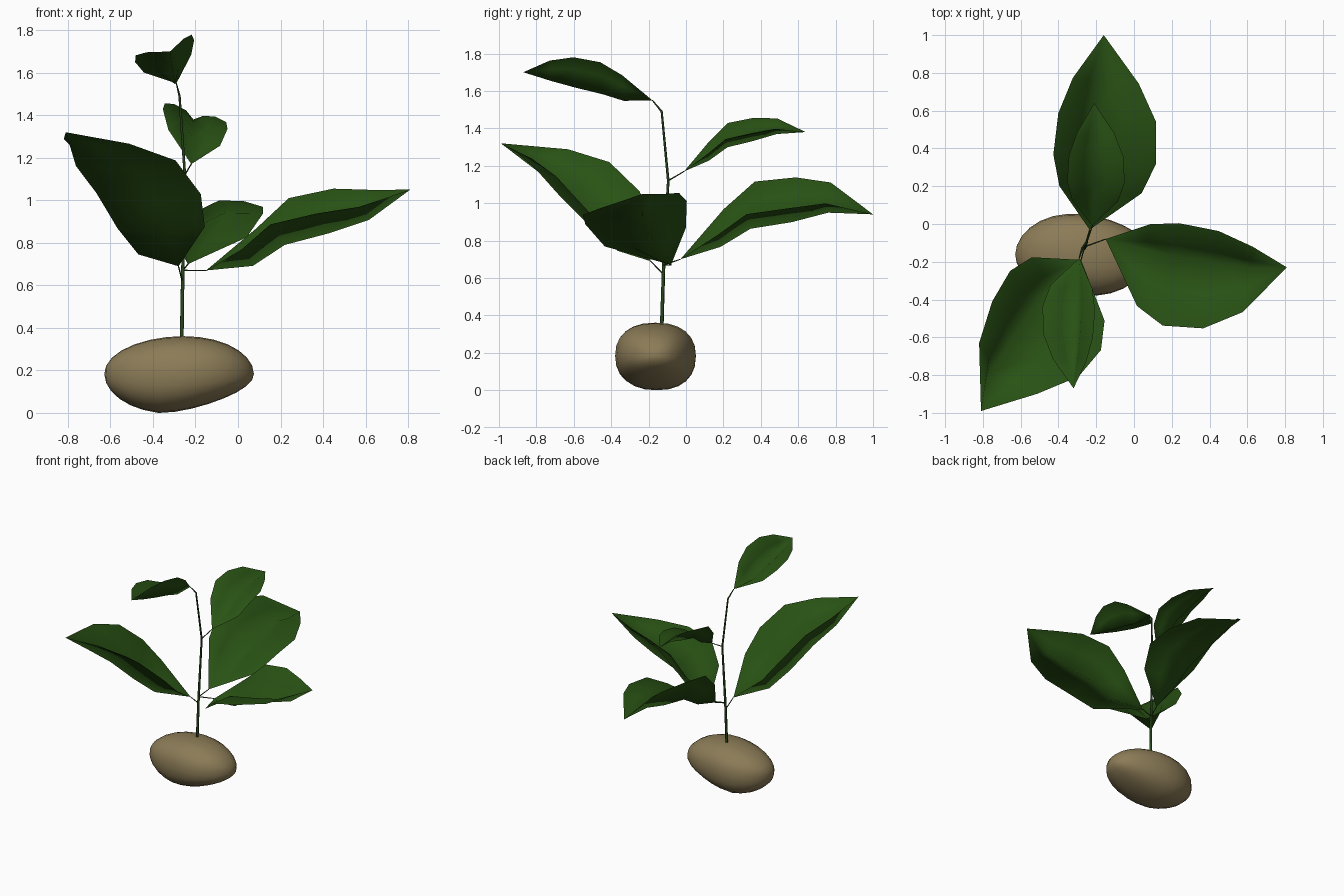
import bpy, bmesh, math
from mathutils import Vector

if "Cube" in bpy.data.objects:
    bpy.data.objects.remove(bpy.data.objects["Cube"])


def material(name, col):
    m = bpy.data.materials.new(name)
    m.diffuse_color = (*col, 1)
    m.use_nodes = True
    m.node_tree.nodes["Principled BSDF"].inputs["Base Color"].default_value = m.diffuse_color
    return m


GREEN = material("leaf_green", (0.022, 0.085, 0.007))
STEM = material("stem_green", (0.02, 0.06, 0.012))
TAN = material("stone_tan", (0.26, 0.20, 0.095))


def mesh_object(name, verts, faces, mat):
    me = bpy.data.meshes.new(name)
    me.from_pydata(verts, [], faces)
    bm = bmesh.new()
    bm.from_mesh(me)
    bmesh.ops.remove_doubles(bm, verts=bm.verts, dist=1e-4)   # merge collapsed ends
    bmesh.ops.recalc_face_normals(bm, faces=bm.faces)
    for f in bm.faces:
        f.smooth = True
    bm.to_mesh(me)
    bm.free()
    me.materials.append(mat)
    ob = bpy.data.objects.new(name, me)
    bpy.context.collection.objects.link(ob)
    return ob


def tube(name, pts, radii):
    cu = bpy.data.curves.new(name, 'CURVE')
    cu.dimensions = '3D'
    cu.bevel_depth = 1
    cu.bevel_resolution = 1
    cu.use_fill_caps = True
    sp = cu.splines.new('POLY')
    sp.points.add(len(pts) - 1)
    for p, co, r in zip(sp.points, pts, radii):
        p.co = (*co, 1)
        p.radius = r
    cu.materials.append(STEM)
    ob = bpy.data.objects.new(name, cu)
    bpy.context.collection.objects.link(ob)


# leaf template: stations along the rib, width profile, sway weight
T = (0, .21, .38, .59, .78, 1)
W = (0, .80, 1, .95, .64, 0)
SWAY = (0, .8, 1, 1, 1, 0)
BULGE = .04


def leaf(name, base, tip, left, right, fold, roll, rib, sway=0, slide=0):
    base, tip = Vector(base), Vector(tip)
    f = tip - base
    size = f.length
    f.normalize()
    s = f.cross(Vector((0, 0, 1))).normalized()
    n = s.cross(f)
    verts = []
    for t, w, r, b in zip(T, W, (0, *rib, 0), SWAY):
        mid = base + size * (f * t + n * r + s * sway * b)
        row = []
        for width, ang, sl, side in ((left, 180 - fold + roll, .06, -1), (right, fold + roll, .015, 1)):
            a = math.radians(ang)
            d = s * math.cos(a) + n * math.sin(a)
            up = (s * -math.sin(a) + n * math.cos(a)) * side    # outward from the half blade
            edge = size * w * (d * width + f * (sl + slide))
            row += [mid + edge, mid + edge * .5 + up * (BULGE * size * w)]
        verts += [row[0], row[1], mid, row[3], row[2]]
    faces = [(a, a + 1, a + 6, a + 5) for i in range(5) for a in range(i * 5, i * 5 + 4)]
    mesh_object(name, verts, faces, GREEN)


# five folded leaves: base, tip, half widths, fold, roll, rib curve
leaf("lower_leaf_front", (-.28, -.19, .69), (-.81, -.99, 1.32), .40, .28, 36, 14,
     (-.08, -.065, -.03, -.02), sway=.065, slide=-.03)
leaf("lower_leaf_right", (-.15, -.08, .67), (.81, -.23, 1.05), .26, .37, 32, -18,
     (-.06, -.025, -.05, -.06), sway=.03, slide=.01)
leaf("lower_leaf_back", (-.235, -.03, .70), (-.16, 1.0, .94), .30, .33, 31, -19,
     (.015, .07, .055, .06), sway=-.015)
leaf("upper_leaf_back", (-.22, -.01, 1.17), (-.21, .64, 1.38), .27, .25, 27, -15,
     (.02, .075, .06, .055))
leaf("top_leaf_front", (-.29, -.18, 1.55), (-.32, -.87, 1.70), .27, .275, 40, -20,
     (-.05, -.035, -.03, -.02))

# stem and leaf stalks
tube("stem", [(-.265, -.13, .33), (-.26, -.12, .65), (-.25, -.095, 1.12), (-.275, -.13, 1.49),
              (-.29, -.18, 1.55)], [.010, .009, .007, .006, .003])
for i, (a, b) in enumerate([((-.262, -.12, .62), (-.28, -.19, .69)),
                            ((-.26, -.12, .67), (-.15, -.08, .67)),
                            ((-.26, -.118, .67), (-.235, -.03, .70)),
                            ((-.25, -.095, 1.12), (-.22, -.01, 1.17))]):
    tube(f"leaf_stalk_{i + 1}", [a, b], [.004, .003])

# stone: boxy ellipsoid along x, underside leaning left
NS, NR = 24, 14
verts, faces = [], []


def boxy(v):
    return math.copysign(abs(v) ** .86, v)


for i in range(NR + 1):
    p = math.pi * i / NR
    for j in range(NS):
        q = 2 * math.pi * j / NS
        x = -math.cos(p)
        y, z = math.sin(p) * boxy(math.cos(q)), math.sin(p) * boxy(math.sin(q))
        rise = .05 * max(0, -z) * max(0, x + .2)
        verts.append((-.277 + .352 * x + .02 * z * (1 - x * x),
                      -.163 + .215 * y - .03 * x * (1 - x * x),
                      .183 + (.178 if z > 0 else .188) * z + rise))
for i in range(NR):
    for j in range(NS):
        k = (j + 1) % NS
        faces.append((i * NS + j, i * NS + k, (i + 1) * NS + k, (i + 1) * NS + j))
mesh_object("stone", verts, faces, TAN)
